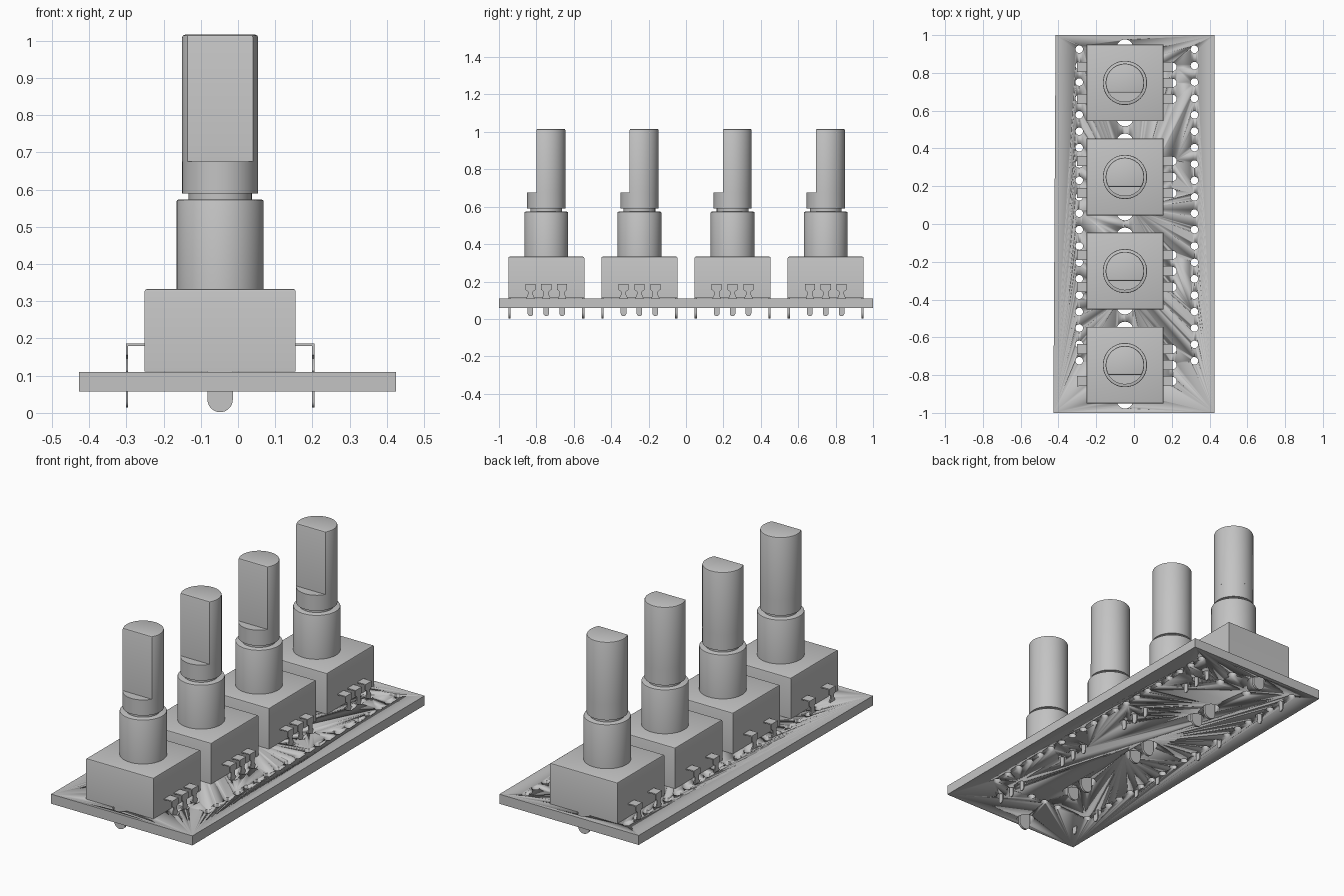
import bpy, bmesh, math
from mathutils import Vector

if "Cube" in bpy.data.objects:
    bpy.data.objects.remove(bpy.data.objects["Cube"])

GREY = (0.55, 0.55, 0.55, 1)
mat = bpy.data.materials.new("plain grey")
mat.use_nodes = True
mat.diffuse_color = GREY
mat.node_tree.nodes["Principled BSDF"].inputs["Base Color"].default_value = GREY

AXES = {
    "X": lambda u, v, w: Vector((w, u, v)),
    "Y": lambda u, v, w: Vector((u, w, v)),
    "Z": lambda u, v, w: Vector((u, v, w)),
}


def arc(r, start=0, end=360, n=48, cx=0, cy=0):
    """Points on a circle, or on an open arc if it is not a full turn."""
    count = n if end - start == 360 else n + 1
    angles = [math.radians(start + (end - start) * i / n) for i in range(count)]
    return [(cx + r * math.cos(a), cy + r * math.sin(a)) for a in angles]


def rect(hx, hy):
    return [(-hx, -hy), (hx, -hy), (hx, hy), (-hx, hy)]


def add_prism(bm, pts, lo, hi, axis="Z", bevel=0):
    """Extrude a profile from lo to hi, optionally bevelling the far rim."""
    place = AXES[axis]
    a = [bm.verts.new(place(u, v, lo)) for u, v in pts]
    b = [bm.verts.new(place(u, v, hi)) for u, v in pts]
    bm.faces.new(a)
    top = bm.faces.new(b)
    for i in range(len(pts)):
        j = (i + 1) % len(pts)
        bm.faces.new((a[i], a[j], b[j], b[i]))
    bmesh.ops.recalc_face_normals(bm, faces=bm.faces[:])
    if bevel:
        bmesh.ops.bevel(bm, geom=list(top.edges), offset=bevel, segments=2,
                        profile=0.5, affect="EDGES")


def finish(bm, name):
    """Smooth the round surfaces and keep the corners sharp."""
    for f in bm.faces:
        f.smooth = True
    for e in bm.edges:
        e.smooth = len(e.link_faces) == 2 and e.calc_face_angle(0) < math.radians(30)
    mesh = bpy.data.meshes.new(name)
    bm.to_mesh(mesh)
    bm.free()
    mesh.materials.append(mat)
    return mesh


def prism(name, *args, **kw):
    bm = bmesh.new()
    add_prism(bm, *args, **kw)
    return finish(bm, name)


def put(name, mesh, loc=(0, 0, 0), turn=0):
    ob = bpy.data.objects.new(name, mesh)
    ob.location = loc
    ob.rotation_euler.z = turn
    bpy.context.collection.objects.link(ob)
    return ob


CX = -0.048
CENTRES = [-0.747, -0.249, 0.249, 0.747]
PITCH = 0.0868
PIN_STEP = 0.085

# Circuit board with drilled holes
outline = [(-0.427, -1), (0.425, -1), (0.425, 1), (-0.415, 1)]
board = put("circuit_board", prism("circuit_board", outline, 0.058, 0.11))

holes = [(x, 0.925 - PITCH * i, 0.02) for x in (-0.29, 0.32) for i in range(20)]
holes += [(x, -0.735, 0.02) for x in (-0.1, -0.01, 0.077)]
holes += [(0.09, 0.9, 0.024), (0.09, 0.8, 0.024), (-0.09, 0.8, 0.024)]
for cy in CENTRES:
    holes += [(CX, cy + s * 0.185, 0.045) for s in (-1, 1)]
    holes += [(0.204, cy + k * PIN_STEP, 0.022) for k in (-1, 0, 1)]

bm = bmesh.new()
for x, y, r in holes:
    add_prism(bm, arc(r, n=20, cx=x, cy=y), 0, 0.2)
cutter = put("hole_cutter", finish(bm, "hole_cutter"))
cutter.hide_render = True
mod = board.modifiers.new("holes", "BOOLEAN")
mod.operation = "DIFFERENCE"
mod.solver = "EXACT"
mod.object = cutter
bpy.context.view_layer.update()
drilled = bpy.data.meshes.new_from_object(
    board.evaluated_get(bpy.context.evaluated_depsgraph_get()))
board.modifiers.clear()
board.data = drilled
bpy.data.objects.remove(cutter)

# Housing, threaded neck and groove
housing = prism("housing", rect(0.203, 0.203), 0.111, 0.333, bevel=0.007)
bushing = prism("bushing", arc(0.117), 0.325, 0.573, bevel=0.005)
groove = prism("groove", arc(0.085), 0.56, 0.6)

# Shaft: round collar below, D-shaped section above
R, FLAT = 0.102, 0.052
cut = math.degrees(math.asin(FLAT / R))
collar = prism("shaft_collar", arc(R), 0.59, 0.675)
shaft = prism("shaft", arc(R, -cut, 180 + cut), 0.675, 1.016, bevel=0.007)

# Mounting tab: thin plate with a rounded end
tab = prism("mounting_tab",
            [(0.034, 0.13), (-0.034, 0.13)] + arc(0.034, 180, 360, 16, cy=0.036),
            -0.006, 0.006, axis="Y")

# Pin: shoulder, narrow neck, flared foot and rounded tip
half = [(0.027, 0.186), (0.027, 0.156), (0.014, 0.146),
        (0.014, 0.13), (0.022, 0.112), (0.015, 0.1)]
tip = arc(0.015, 0, -180, 12, cy=0.03)
profile = half + tip + [(-u, v) for u, v in reversed(half)]
bm = bmesh.new()
add_prism(bm, profile, 0.247, 0.253, axis="X")
add_prism(bm, [(0.19, 0.18), (0.25, 0.18), (0.25, 0.186), (0.19, 0.186)],
          -0.026, 0.026, axis="Y")
pin = finish(bm, "pin")

# Four identical rotary controls in a row
for n, cy in enumerate(CENTRES, 1):
    at = (CX, cy, 0)
    for mesh in (housing, bushing, groove, collar, shaft):
        put(f"{mesh.name}_{n}", mesh, at)
    for side, s in (("front", -1), ("back", 1)):
        put(f"{side}_mounting_tab_{n}", tab, (CX, cy + s * 0.197, 0))
    for k in (-1, 0, 1):
        put(f"left_pin_{n}_{k + 2}", pin, (CX, cy + k * PIN_STEP, 0))
    for k in (-1, 1):
        put(f"right_pin_{n}_{k + 2}", pin, (CX, cy + k * PIN_STEP, 0), math.pi)
